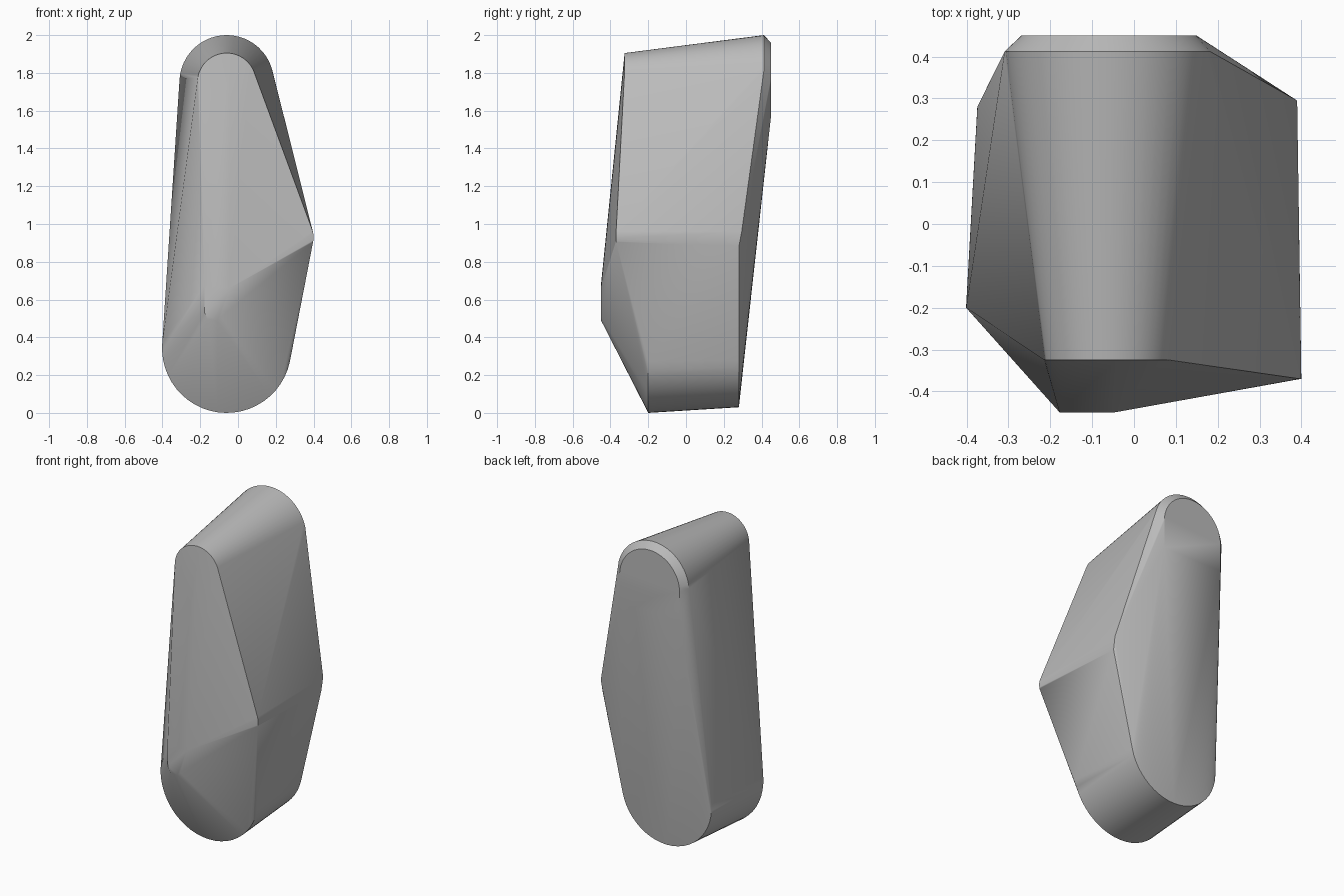
import bpy
import bmesh
from math import cos, sin, radians

cube = bpy.data.objects.get("Cube")
if cube:
    bpy.data.objects.remove(cube, do_unlink=True)

grey = bpy.data.materials.new("plain grey")
grey.use_nodes = True
colour = (0.5, 0.5, 0.5, 1)
grey.diffuse_color = colour
grey.node_tree.nodes["Principled BSDF"].inputs["Base Color"].default_value = colour


def arc(x, y, z, radius, start, end, steps=24):
    """Points of an arc that faces along y."""
    angles = [radians(start + (end - start) * i / steps) for i in range(steps + 1)]
    return [(x + radius * cos(a), y, z + radius * sin(a)) for a in angles]


points = []
# Rounded top: front rim, back rim and its chamfer
points += arc(-0.06, -0.325, 1.75, 0.155, 15, 178)
points += arc(-0.06, 0.412, 1.75, 0.25, 14, 176)
points += arc(-0.06, 0.45, 1.75, 0.21, 0, 180)
points += [(-0.27, 0.45, 1.57), (0.15, 0.45, 1.57)]
# Rounded bottom: front rim and back rim
points += arc(-0.06, -0.2, 0.342, 0.342, 176, 348)
points += arc(-0.06, 0.28, 0.345, 0.315, 176, 348)
# Side bulge: rounded corner at the front and back
points += arc(0.28, -0.37, 0.93, 0.12, -12, 15, 6)
points += [(0.37, 0.272, 0.8), (0.388, 0.28, 0.88), (0.39, 0.295, 0.96)]
# Blunt nose low on the front
points += [(-0.178, -0.45, 0.68), (-0.177, -0.45, 0.53), (-0.16, -0.45, 0.495),
           (-0.11, -0.45, 0.49), (-0.09, -0.45, 0.51), (-0.045, -0.45, 0.66)]

# Faceted body wrapped around all of the rims
bm = bmesh.new()
for p in points:
    bm.verts.new(p)
hull = bmesh.ops.convex_hull(bm, input=bm.verts)
loose = [v for v in bm.verts if not v.link_faces]
bmesh.ops.delete(bm, geom=loose, context='VERTS')
bmesh.ops.dissolve_limit(bm, angle_limit=radians(0.5), verts=bm.verts, edges=bm.edges)
bmesh.ops.recalc_face_normals(bm, faces=bm.faces)
mesh = bpy.data.meshes.new("faceted_body")
bm.to_mesh(mesh)
bm.free()
mesh.materials.append(grey)
body = bpy.data.objects.new("faceted_body", mesh)
bpy.context.collection.objects.link(body)

# Smooth the curved walls, keep the rims crisp
bpy.ops.object.select_all(action='DESELECT')
body.select_set(True)
bpy.context.view_layer.objects.active = body
bpy.ops.object.shade_smooth_by_angle(angle=radians(38))
